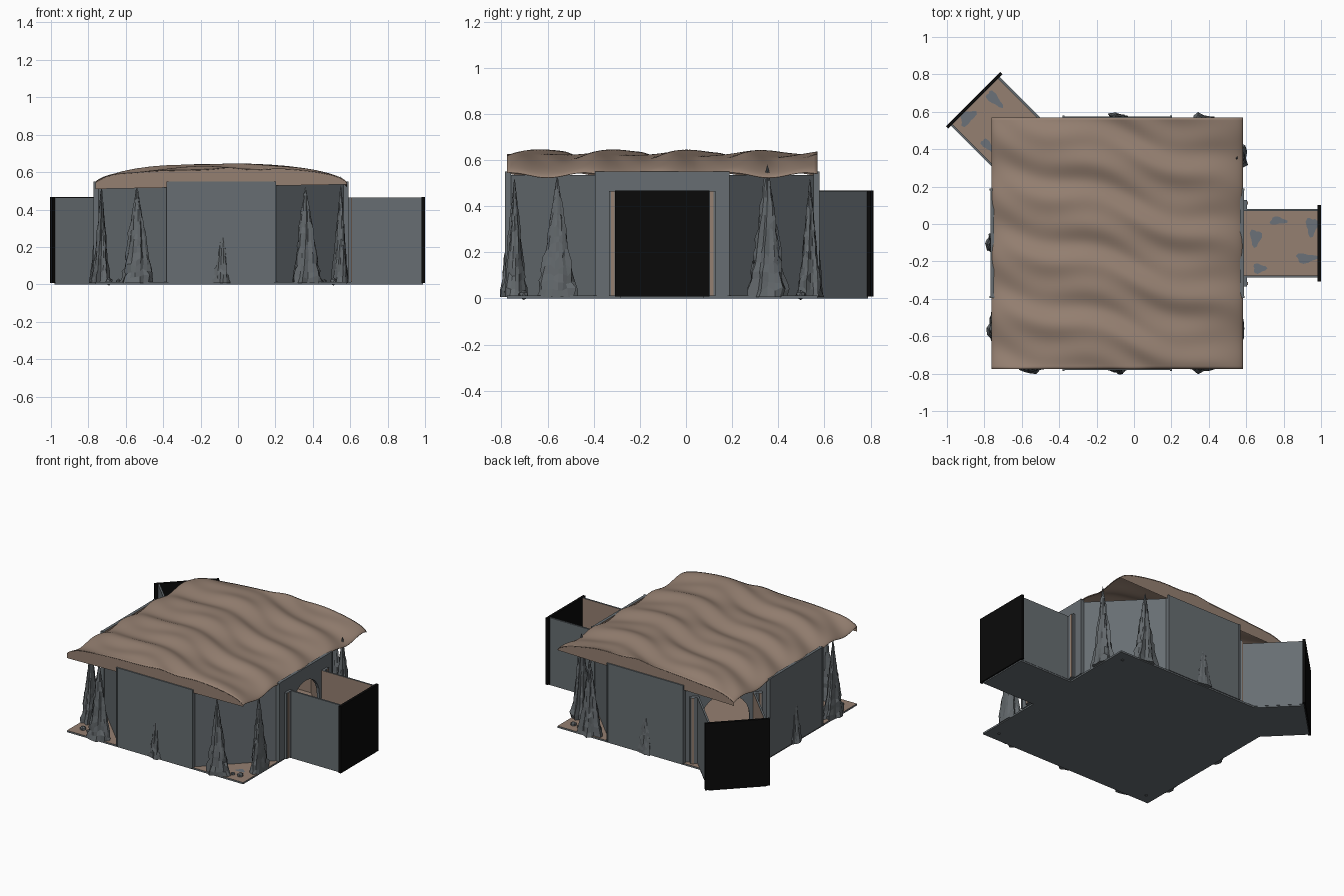
import bpy, bmesh, math, random
from mathutils import Matrix, Vector

if "Cube" in bpy.data.objects:
    bpy.data.objects.remove(bpy.data.objects["Cube"])

random.seed(4)
CX, CY, HALF = -0.09, -0.103, 0.672


def material(name, rgb):
    m = bpy.data.materials.new(name)
    m.diffuse_color = (*rgb, 1)
    m.use_nodes = True
    m.node_tree.nodes["Principled BSDF"].inputs["Base Color"].default_value = m.diffuse_color
    return m


BROWN = material("earth brown", (0.30, 0.215, 0.165))
GREY = material("stone grey", (0.135, 0.155, 0.168))
BLACK = material("black", (0.003, 0.003, 0.003))
PATCH = material("blue grey patch", (0.145, 0.165, 0.19))
ROCK = material("rock grey", (0.125, 0.14, 0.15))


def finish(name, bm, mats, rule=None, smooth=False, matrix=None):
    """Turn a bmesh into an object, with colours picked by a face rule."""
    bm.normal_update()
    for f in bm.faces:
        f.smooth = smooth
        if rule:
            f.material_index = rule(f)
    if matrix:
        bm.transform(matrix)
    me = bpy.data.meshes.new(name)
    bm.to_mesh(me)
    bm.free()
    for m in mats:
        me.materials.append(m)
    ob = bpy.data.objects.new(name, me)
    bpy.context.collection.objects.link(ob)
    return ob


def box(name, lo, hi, mats, rule=None, matrix=None):
    bm = bmesh.new()
    lo, hi = Vector(lo), Vector(hi)
    size = hi - lo
    bmesh.ops.create_cube(bm, size=1, matrix=Matrix.Translation((lo + hi) / 2)
                          @ Matrix.Diagonal((*size, 1)))
    return finish(name, bm, mats, rule, matrix=matrix)


def frame(deg):
    """Local frame at the room centre: +x points outward at the given angle."""
    return Matrix.Translation((CX, CY, 0)) @ Matrix.Rotation(math.radians(deg), 4, 'Z')


def up_is_brown(f):
    return 1 if f.normal.z > 0.5 else 0


def patches(name, spots, matrix):
    """Thin blotches lying on a floor."""
    bm = bmesh.new()
    for x, y, rx, ry in spots:
        ph = random.uniform(0, 6)
        vs = [bm.verts.new((x + rx * k * math.cos(a), y + ry * k * math.sin(a), 0.0145))
              for a, k in ((i * math.tau / 14, 1 + 0.25 * math.sin(3 * i * math.tau / 14 + ph))
                           for i in range(14))]
        bm.faces.new(vs)
    finish(name, bm, [PATCH], matrix=matrix)


# Room floor
box("room_floor", (CX - HALF, CY - HALF, 0), (CX + HALF, CY + HALF, 0.012),
    [GREY, BROWN], up_is_brown)

# Eight walls: grey outside, brown inside, two with arched openings
DOORS = (0, 135)
for deg in range(0, 360, 45):
    axis = deg % 90 == 0
    out, half = (0.678, 0.286) if axis else (0.668, 0.278)
    top = 0.55 if axis else 0.535
    outline = [(-half, 0.01), (-half, top), (half, top), (half, 0.01)]
    if deg in DOORS:
        outline += [(0.15 * math.cos(a), 0.31 + 0.15 * math.sin(a)) if 0 <= a <= math.pi else None
                    for a in (i * math.pi / 12 for i in range(13))]
        outline.insert(4, (0.15, 0.01))
        outline.append((-0.15, 0.01))
    bm = bmesh.new()
    face = bm.faces.new([bm.verts.new((out - 0.02, y, z)) for y, z in outline])
    ext = bmesh.ops.extrude_face_region(bm, geom=[face])
    bmesh.ops.translate(bm, vec=(0.02, 0, 0),
                        verts=[v for v in ext["geom"] if isinstance(v, bmesh.types.BMVert)])
    bmesh.ops.recalc_face_normals(bm, faces=bm.faces)
    finish(f"wall_{deg}", bm, [GREY, BROWN],
           lambda f: 1 if f.normal.x < -0.5 else 0, matrix=frame(deg))
    if axis:  # slim posts at both ends of the straight walls
        for s in (-1, 1):
            box("wall_post", (0.655, s * 0.287 - 0.005, 0.01), (0.682, s * 0.287 + 0.005, 0.55),
                [GREY], matrix=frame(deg))

# Two open-topped passages with black end panels
for deg in DOORS:
    m = frame(deg)
    box("passage_floor", (0.66, -0.182, 0), (1.08, 0.182, 0.013), [GREY, BROWN], up_is_brown, m)
    for s in (-1, 1):
        lo, hi = sorted((s * 0.172, s * 0.184))
        box("passage_wall", (0.67, lo, 0.01), (1.08, hi, 0.465), [GREY, BROWN],
            lambda f, s=s: 1 if f.normal.y * s < -0.5 else 0, m)
        lo, hi = sorted((s * 0.18, s * 0.23))
        box("door_jamb", (0.67, lo, 0.01), (0.695, hi, 0.465), [GREY], matrix=m)
        lo, hi = sorted((s * 0.207, s * 0.222))
        box("jamb_strip", (0.694, lo, 0.012), (0.699, hi, 0.463), [BROWN], matrix=m)
    box("end_panel", (1.072, -0.205, 0.008), (1.09, 0.205, 0.468), [BLACK], matrix=m)
    patches("passage_patches", [(0.76, -0.135, 0.035, 0.025), (0.74, 0.03, 0.03, 0.045),
                                (0.86, 0.12, 0.045, 0.02), (1.01, -0.08, 0.055, 0.025),
                                (1.04, 0.09, 0.03, 0.05)], m)


# Rippled arched roof sheet
def roof_z(x, y):
    u = min(1, abs((x - CX) / HALF))
    arch = 0.533 + 0.097 * (1 - u ** 2.3) ** 0.6
    slow = 0.011 * math.sin(math.tau * (y - 0.44) / 0.32 + 4 * (x - 0.58))
    fast = 0.006 * math.sin(math.tau * (y + 0.3 * x) / 0.17 + 1.5 * math.sin(9 * x))
    return arch + slow + fast * (1 - u ** 4)


N = 90
xs = [CX - HALF * math.cos(math.pi * i / N) for i in range(N + 1)]
ys = [CY - HALF + 2 * HALF * j / N for j in range(N + 1)]
bm = bmesh.new()
grid = [[bm.verts.new((x, y, roof_z(x, y))) for x in xs] for y in ys]
for j in range(N):
    for i in range(N):
        bm.faces.new((grid[j][i], grid[j][i + 1], grid[j + 1][i + 1], grid[j + 1][i]))
roof = finish("roof", bm, [BROWN], smooth=True)
solid = roof.modifiers.new("thickness", 'SOLIDIFY')
solid.thickness = 0.004

# Fascias closing the front and back ends of the arch
for name, y in (("front_fascia", ys[0] + 0.002), ("back_fascia", ys[-1] - 0.002)):
    bm = bmesh.new()
    cols = []
    for x in xs:
        low = 0.522 + 0.018 * (x - CX)
        cols.append((bm.verts.new((x, y, min(low, roof_z(x, y) - 0.003))),
                     bm.verts.new((x, y, roof_z(x, y)))))
    for a, b in zip(cols, cols[1:]):
        quad = (a[0], b[0], b[1], a[1])
        bm.faces.new(quad if y < 0 else quad[::-1])
    finish(name, bm, [BROWN])


# Craggy stalagmites
def stalagmite(name, x, y, rx, ry, h):
    sides, rings = 18, 16
    bm = bmesh.new()
    ridge = [random.uniform(0.75, 1.12) for _ in range(sides)]
    loops = []
    for k in range(rings):
        t = k / rings
        r = 0.22 * (1 - t) + 0.78 * (1 - t) ** 1.25 if t < 0.3 else 0.9 * (1 - t) ** 0.9
        ring = []
        for i in range(sides):
            a = math.tau * i / sides + 0.5 * t
            q = r * ridge[i] * random.uniform(0.86, 1.12)
            z = 0.006 + h * t + (random.uniform(-0.012, 0.012) if k else 0)
            ring.append(bm.verts.new((x + rx * q * math.cos(a), y + ry * q * math.sin(a), z)))
        loops.append(ring)
    tip = bm.verts.new((x, y, h))
    for a, b in zip(loops, loops[1:]):
        for i in range(sides):
            j = (i + 1) % sides
            bm.faces.new((a[i], a[j], b[j], b[i]))
    for i in range(sides):
        bm.faces.new((loops[-1][i], loops[-1][(i + 1) % sides], tip))
    bm.faces.new(loops[0][::-1])
    finish(name, bm, [ROCK])


for sx, sy in ((-1, -1), (1, -1), (1, 1)):
    stalagmite("corner_rock", CX + sx * 0.45, CY + sy * 0.64, 0.09, 0.055, 0.52)
    stalagmite("corner_rock", CX + sx * 0.64, CY + sy * 0.455, 0.055, 0.092,
               0.58 if sy > 0 else 0.53)
for x, y, rx, ry in ((CX, CY - 0.667, 0.055, 0.035), (CX, CY + 0.667, 0.055, 0.035),
                     (CX - 0.667, CY, 0.035, 0.055)):
    stalagmite("wall_rock", x, y, rx, ry, 0.39)

# Loose stones and floor blotches in the outer corners
for sx, sy in ((-1, -1), (1, -1), (1, 1)):
    for dx, dy, r in ((0.60, 0.60, 0.022), (0.55, 0.61, 0.015)):
        bm = bmesh.new()
        bmesh.ops.create_icosphere(bm, subdivisions=1, radius=r, matrix=Matrix.Translation(
            (CX + sx * dx, CY + sy * dy, 0.015)))
        finish("loose_stone", bm, [ROCK])
    patches("corner_patch", [(sx * 0.56, sy * 0.54, 0.03, 0.02)],
            Matrix.Translation((CX, CY, 0)))
